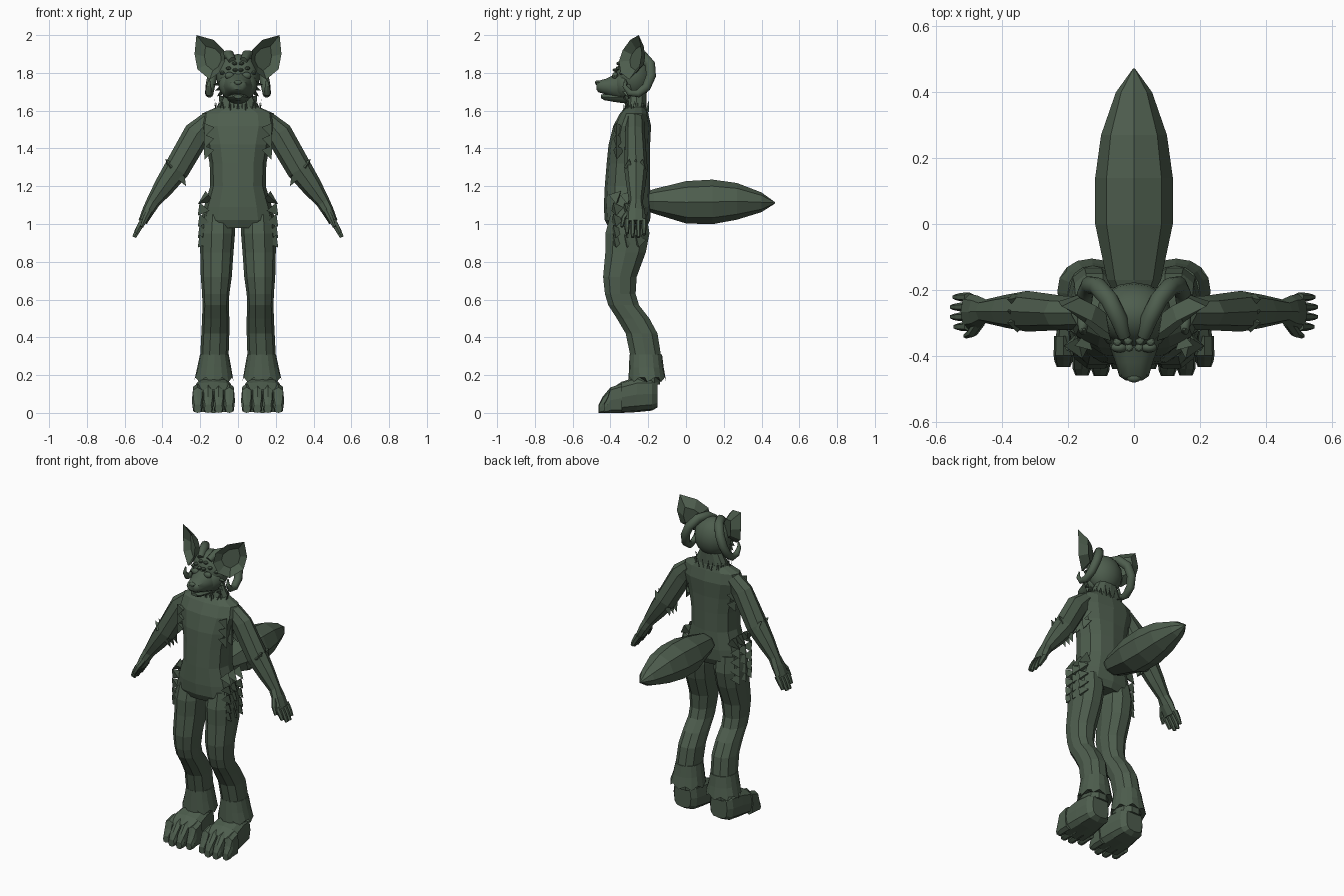
import bpy, bmesh, math, random
from mathutils import Vector as V

if "Cube" in bpy.data.objects:
    bpy.data.objects.remove(bpy.data.objects["Cube"])

random.seed(4)
green = bpy.data.materials.new("dark_green")
green.diffuse_color = (0.075, 0.11, 0.075, 1)
green.use_nodes = True
green.node_tree.nodes["Principled BSDF"].inputs["Base Color"].default_value = green.diffuse_color


def finish(name, bm, mirror=False, smooth=None):
    bmesh.ops.recalc_face_normals(bm, faces=bm.faces[:])
    me = bpy.data.meshes.new(name)
    bm.to_mesh(me)
    bm.free()
    ob = bpy.data.objects.new(name, me)
    bpy.context.collection.objects.link(ob)
    me.materials.append(green)
    if smooth:
        bpy.ops.object.select_all(action='DESELECT')
        ob.select_set(True)
        bpy.context.view_layer.objects.active = ob
        bpy.ops.object.shade_smooth_by_angle(angle=math.radians(smooth))
    if mirror:
        m = ob.modifiers.new("mirror", 'MIRROR')
        m.use_mirror_merge = False
    return ob


def sgn_pow(a, p):
    return math.copysign(abs(a) ** p, a)


def loft(bm, rings, n=12, power=2.0):
    """Skin rings given as (centre, half axis u, half axis v)."""
    loops = []
    for c, u, v in rings:
        loop = []
        for i in range(n):
            a = 2 * math.pi * i / n
            loop.append(bm.verts.new(V(c) + V(u) * sgn_pow(math.cos(a), 2 / power)
                                     + V(v) * sgn_pow(math.sin(a), 2 / power)))
        loops.append(loop)
    for a, b in zip(loops, loops[1:]):
        for i in range(n):
            j = (i + 1) % n
            bm.faces.new((a[i], a[j], b[j], b[i]))
    bm.faces.new(loops[0][::-1])
    bm.faces.new(loops[-1])
    return loops


def tube(bm, path, radii, ref, n=8, power=2.0):
    """Loft along a path; radii are (along ref, across)."""
    rings = []
    pts = [V(p) for p in path]
    for i, p in enumerate(pts):
        t = (pts[min(i + 1, len(pts) - 1)] - pts[max(i - 1, 0)]).normalized()
        u = (V(ref) - t * t.dot(V(ref))).normalized()
        rings.append((p, u * radii[i][0], t.cross(u) * radii[i][1]))
    return loft(bm, rings, n, power)


def flat_rings(rows):
    return [((x, y, z), (rx, 0, 0), (0, ry, 0)) for z, x, y, rx, ry in rows]


def blob(bm, c, s, seg=12, rows=8):
    r = bmesh.ops.create_uvsphere(bm, u_segments=seg, v_segments=rows, radius=1)
    for v in r["verts"]:
        v.co = V(c) + V((v.co.x * s[0], v.co.y * s[1], v.co.z * s[2]))


def spike(bm, base, tip, r):
    """Thin three-sided hair tuft."""
    base, tip = V(base), V(tip)
    t = (tip - base).normalized()
    u = t.orthogonal().normalized()
    w = t.cross(u)
    ring = [bm.verts.new(base + (u * math.cos(k * 2.094) + w * math.sin(k * 2.094)) * r)
            for k in range(3)]
    top = bm.verts.new(tip)
    bm.faces.new(ring)
    for k in range(3):
        bm.faces.new((ring[k], ring[(k + 1) % 3], top))


# torso and neck
bm = bmesh.new()
loft(bm, flat_rings([
    (0.98, 0, -.31, .17, .10), (1.02, 0, -.31, .195, .12), (1.09, 0, -.31, .18, .125),
    (1.20, 0, -.31, .147, .12), (1.32, 0, -.305, .15, .115), (1.42, 0, -.30, .17, .11),
    (1.52, 0, -.285, .20, .10), (1.585, 0, -.275, .19, .075), (1.62, 0, -.265, .11, .055),
    (1.70, 0, -.26, .07, .05)]), 12, 2.3)
finish("torso", bm)

# legs
bm = bmesh.new()
loft(bm, flat_rings([
    (1.05, .105, -.305, .085, .10), (.95, .108, -.31, .092, .122), (.85, .112, -.32, .088, .112),
    (.72, .115, -.35, .082, .093), (.63, .118, -.348, .072, .085), (.57, .118, -.33, .070, .085),
    (.50, .118, -.28, .072, .090), (.42, .12, -.235, .074, .088), (.30, .125, -.213, .075, .085),
    (.15, .127, -.22, .08, .085)]), 10, 2.2)
finish("leg", bm, True)

# flared fur cuff with a jagged hem
bm = bmesh.new()
hem = loft(bm, flat_rings([(.31, .125, -.213, .076, .086), (.24, .126, -.21, .09, .092),
                           (.175, .128, -.205, .105, .10)]), 16, 2.2)[-1]
for i, v in enumerate(hem):
    v.co.z += .013 if i % 2 else -.012
finish("ankle_cuff", bm, True)

# feet with four toes
bm = bmesh.new()
loft(bm, [((.13, y, (lo + hi) / 2), (rx, 0, 0), (0, 0, (hi - lo) / 2)) for y, lo, hi, rx in [
    (-.15, .03, .17, .06), (-.18, .012, .19, .085), (-.26, .004, .19, .098),
    (-.34, 0, .165, .107), (-.40, 0, .125, .108)]], 12, 3.2)
for k, front in enumerate((-.44, -.462, -.46, -.435)):
    x = .13 + (k - 1.5) * .056
    loft(bm, [((x, y, h / 2), (r, 0, 0), (0, 0, h / 2)) for y, h, r in [
        (-.34, .155, .029), (-.40, .135, .03), (front + .02, .085, .028),
        (front, .045, .02)]], 8, 3)
finish("foot", bm, True)

# arms, palms and fingers
bm = bmesh.new()
tube(bm, [(.15, -.27, 1.55), (.215, -.27, 1.48), (.325, -.265, 1.29), (.39, -.265, 1.20),
          (.45, -.265, 1.115), (.475, -.267, 1.07), (.505, -.267, 1.01)],
     [(.05, .05), (.052, .072), (.062, .068), (.05, .055), (.036, .037), (.05, .032),
      (.055, .024)], (0, 1, 0), 8)
finish("arm", bm, True)
bm = bmesh.new()
for y, tip in ((-.312, .95), (-.282, .93), (-.252, .93), (-.222, .945)):
    dx = (1.02 - tip) * .55
    tube(bm, [(.50, y, 1.02), (.50 + dx * .6, y, 1.02 - (1.02 - tip) * .55),
              (.50 + dx, y, tip)], [(.014, .02), (.013, .017), (.009, .012)], (0, 1, 0), 6)
tube(bm, [(.47, -.30, 1.07), (.49, -.33, 1.03), (.51, -.34, .985)],
     [(.016, .018), (.014, .016), (.008, .01)], (0, 1, 0), 6)
finish("fingers", bm, True)

# elbow, rib and hip fur tufts
bm = bmesh.new()
for y in (-.30, -.265, -.23):
    spike(bm, (.35, y, 1.30), (.385, y, 1.345), .03)
    spike(bm, (.30, y, 1.25), (.275, y, 1.20), .025)
for z in (1.52, 1.46, 1.40):
    for y in (-.36, -.31, -.25):
        spike(bm, (.15, y, z), (.178, y * 1.02, z - .06), .035)
for z in (1.13, 1.07, 1.01, .95, .90):
    for y in (-.37, -.31, -.25):
        spike(bm, (.165 + (.01 if z < 1.1 else -.012), y, z + .02), (.213, y, z - .025), .04)
finish("fur_tuft", bm, True)

# fine hairs around the neck
bm = bmesh.new()
for i in range(22):
    a = -1.5 + 3.0 * i / 21
    r = random.uniform(.9, 1.1)
    p = V((.11 * math.cos(a) * r, -.265 + .065 * math.sin(a) * r, 1.595))
    spike(bm, p, p + V((random.uniform(-.01, .02), random.uniform(-.01, .01),
                        random.uniform(.04, .07))), .005)
finish("neck_hair", bm, True)

# tail
bm = bmesh.new()
loft(bm, [((0, y, z), (rx, 0, 0), (0, 0, rz)) for y, z, rx, rz in [
    (-.22, 1.12, .055, .045), (-.17, 1.12, .082, .065), (0, 1.115, .118, .112),
    (.14, 1.117, .118, .118), (.27, 1.12, .10, .097), (.40, 1.115, .055, .052),
    (.472, 1.112, .003, .003)]], 8)
finish("tail", bm)

# head: skull, tapered muzzle, jaw
bm = bmesh.new()
blob(bm, (0, -.275, 1.78), (.115, .098, .12), 16, 10)
blob(bm, (0, -.315, 1.735), (.105, .075, .085), 14, 8)
finish("skull", bm, smooth=40)
bm = bmesh.new()
loft(bm, [((0, y, z), (rx, 0, 0), (0, 0, rz)) for y, z, rx, rz in [
    (-.30, 1.735, .095, .09), (-.37, 1.73, .075, .068), (-.42, 1.727, .057, .045),
    (-.462, 1.728, .045, .032), (-.475, 1.728, .025, .018)]], 10, 2.3)
finish("muzzle", bm, smooth=40)
bm = bmesh.new()
loft(bm, [((0, y, z), (rx, 0, 0), (0, 0, rz)) for y, z, rx, rz in [
    (-.31, 1.67, .06, .035), (-.38, 1.67, .05, .025), (-.43, 1.672, .037, .018),
    (-.45, 1.675, .022, .01)]], 10)
finish("jaw", bm, smooth=40)
bm = bmesh.new()
blob(bm, (0, -.468, 1.748), (.022, .014, .013), 8, 6)
finish("nose", bm, smooth=40)

# eyes, brow bumps and cheek tufts
bm = bmesh.new()
blob(bm, (.045, -.375, 1.785), (.026, .016, .02), 10, 6)
finish("eye", bm, True, 40)
bm = bmesh.new()
for x, y, z in ((.015, -.375, 1.815), (.05, -.358, 1.825), (.018, -.355, 1.85), (.083, -.34, 1.80)):
    blob(bm, (x, y, z), (.014, .014, .01), 8, 5)
finish("brow_bump", bm, True)
bm = bmesh.new()
for k in range(4):
    spike(bm, (.085, -.32, 1.75 - .025 * k), (.135 - .012 * k, -.31, 1.735 - .03 * k), .018)
finish("cheek_fur", bm, True)

# cupped ears: rim with a bulging back and a hollow front
bm = bmesh.new()
rim = [bm.verts.new(p) for p in [
    (.07, -.355, 1.86), (.075, -.335, 1.92), (.13, -.295, 1.975), (.22, -.25, 2.0),
    (.23, -.235, 1.90), (.215, -.25, 1.82), (.15, -.30, 1.765), (.10, -.345, 1.80)]]
for depth in (.055, .035):
    mid = [bm.verts.new(v.co.lerp(V((.14, -.29, 1.87)), .45) + V((-.35, .8, 0)) * depth)
           for v in rim]
    for i in range(8):
        j = (i + 1) % 8
        bm.faces.new((rim[i], rim[j], mid[j], mid[i]))
    bm.faces.new(mid)
finish("ear", bm, True)

# curled horns
bm = bmesh.new()
path = [(.03, -.34, 1.865), (.045, -.29, 1.895), (.075, -.23, 1.89), (.11, -.19, 1.845),
        (.135, -.185, 1.785), (.148, -.21, 1.725), (.152, -.255, 1.69), (.155, -.30, 1.695),
        (.155, -.325, 1.73), (.152, -.32, 1.765)]
tube(bm, path, [(r, r) for r in (.02, .026, .028, .028, .027, .025, .022, .018, .012, .004)],
     (1, 0, 0), 10)
finish("horn", bm, True, 40)
